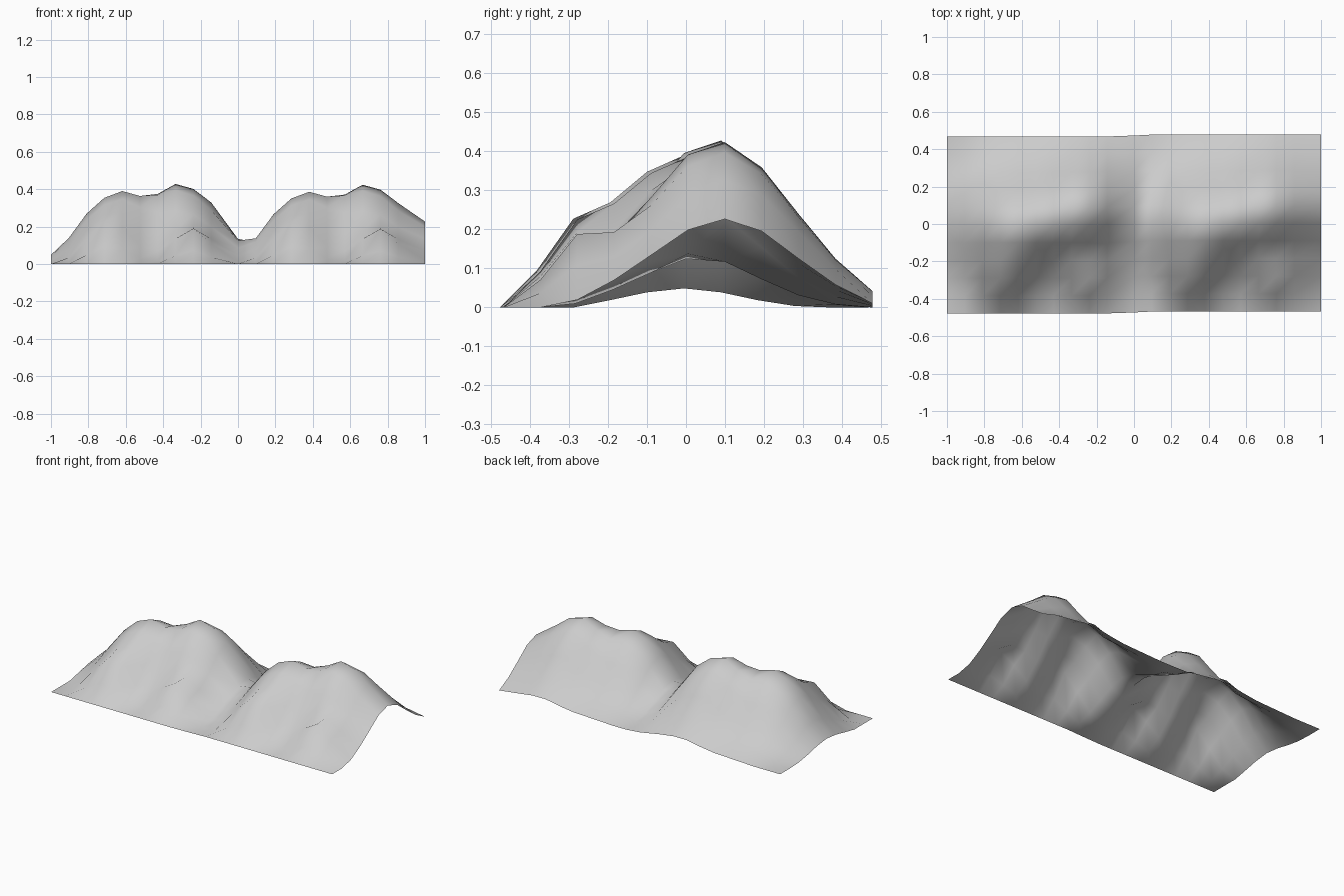
import bpy, bmesh
from math import exp

if "Cube" in bpy.data.objects:
    bpy.data.objects.remove(bpy.data.objects["Cube"])

N = 11
STEP = 0.0952
HALF_Y = 0.473

# Cross-section of the hill along x: (crest height, crest y, front width, back width)
CREST = [(0.053, 0.0, 0.145, 0.145), (0.143, 0.0, 0.17, 0.17), (0.273, 0.0, 0.182, 0.182),
         (0.358, 0.0, 0.195, 0.19), (0.394, 0.002, 0.2, 0.193), (0.37, 0.02, 0.187, 0.194),
         (0.389, 0.05, 0.178, 0.195), (0.434, 0.076, 0.188, 0.195), (0.406, 0.083, 0.193, 0.194),
         (0.333, 0.10, 0.195, 0.182), (0.233, 0.095, 0.187, 0.175)]
# Front spurs: (x, y, height, x radius, y radius)
SPURS = [(0.285, -0.29, 0.118, 0.09, 0.07), (0.76, -0.29, 0.138, 0.09, 0.07)]


def column_x(i):
    return 1.0 if i == N - 1 else i * STEP


def height(i, y):
    top, crest, front, back = CREST[i]
    width = back if y > crest else front
    z = top * exp(-((y - crest) / width) ** 2 / 2)
    for sx, sy, h, rx, ry in SPURS:
        z += h * exp(-((column_x(i) - sx) / rx) ** 2 / 2 - ((y - sy) / ry) ** 2 / 2)
    # the foot of the front slope runs out flat
    foot = 0.014 if y < -0.25 else 0.004
    if y > 0.45:
        foot = 0.012
    return 0.0 if y < -0.47 else max(0.0, z - foot)


# Two repeats of the same hill, sharing an averaged seam column at x = 0
bm = bmesh.new()
columns = []
for c in range(2 * N - 1):
    col = []
    for j in range(N):
        y = -HALF_Y + 2 * HALF_Y * j / (N - 1)
        if c < N - 1:
            x, z, shift = column_x(c) - 1, height(c, y), -0.005
        elif c == N - 1:
            x, z, shift = 0.0, (height(N - 1, y) + height(0, y)) / 2, 0.0
        else:
            x, z, shift = column_x(c - N + 1), height(c - N + 1, y) * 0.99, 0.005
        col.append(bm.verts.new((x, y + shift, z)))
    columns.append(col)
for a, b in zip(columns, columns[1:]):
    for j in range(N - 1):
        bm.faces.new((a[j], b[j], b[j + 1], a[j + 1]))

# Terrain object, smooth shaded
mesh = bpy.data.meshes.new("hill_range")
for f in bm.faces:
    f.smooth = True
bm.to_mesh(mesh)
bm.free()
bpy.context.collection.objects.link(bpy.data.objects.new("hill_range", mesh))
